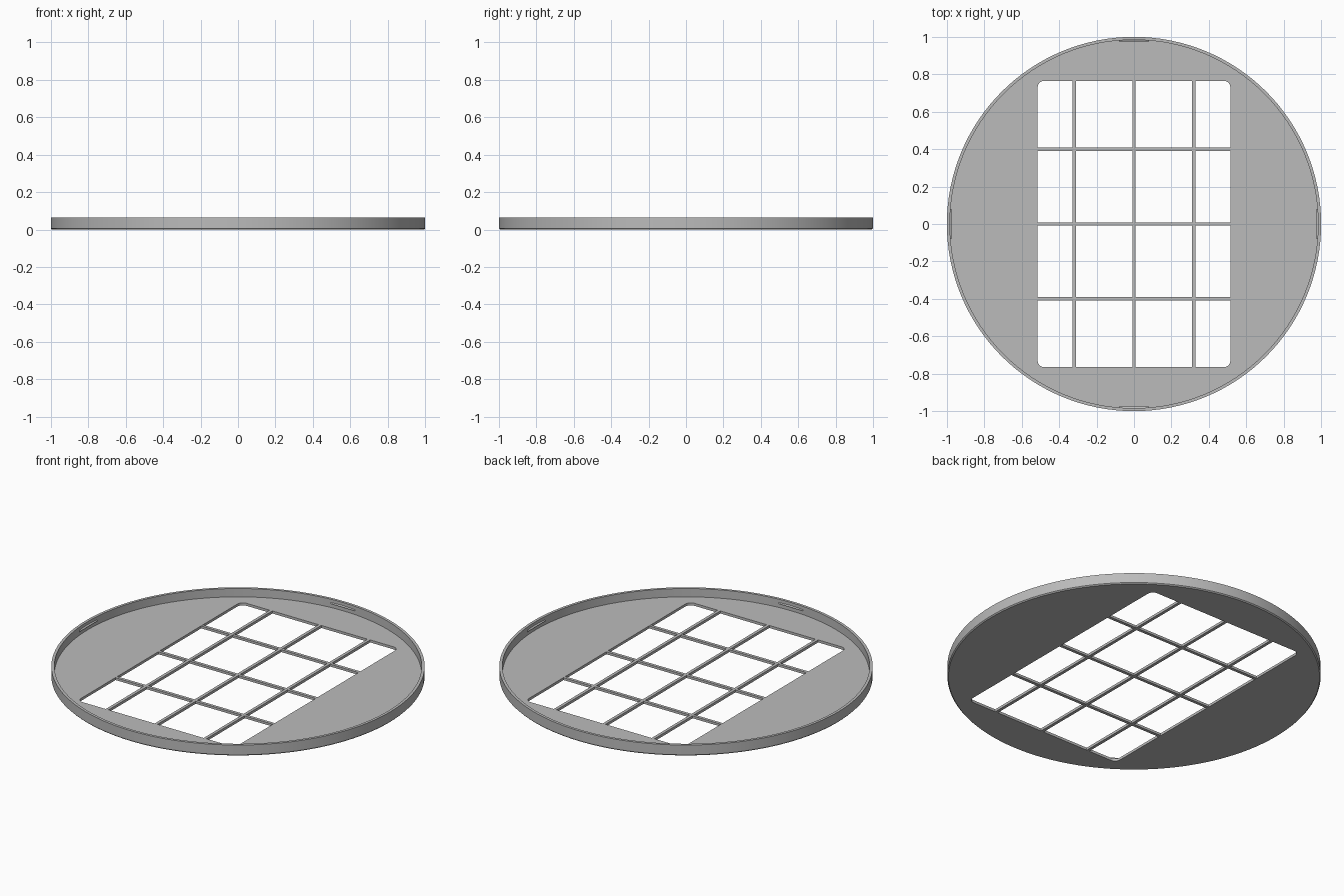
import bpy, bmesh
from math import sin, cos, pi, radians
from mathutils import Matrix

cube = bpy.data.objects.get("Cube")
if cube:
    bpy.data.objects.remove(cube, do_unlink=True)

SEG = 128
FLOOR, HEIGHT, INNER = 0.015, 0.064, 0.984
HOLE_X, HOLE_Y, CORNER = 0.515, 0.765, 0.035
BAR = 0.018

grey = bpy.data.materials.new("plain grey")
grey.use_nodes = True
colour = (0.5, 0.5, 0.5, 1)
grey.diffuse_color = colour
grey.node_tree.nodes["Principled BSDF"].inputs["Base Color"].default_value = colour


def finish(bm, name):
    bmesh.ops.recalc_face_normals(bm, faces=bm.faces)
    mesh = bpy.data.meshes.new(name)
    bm.to_mesh(mesh)
    bm.free()
    mesh.materials.append(grey)
    obj = bpy.data.objects.new(name, mesh)
    bpy.context.collection.objects.link(obj)
    return obj


def box(name, x0, x1, y0, y1, z0, z1):
    bm = bmesh.new()
    bmesh.ops.create_cube(bm, size=1)
    for v in bm.verts:
        v.co = (x1 if v.co.x > 0 else x0, y1 if v.co.y > 0 else y0, z1 if v.co.z > 0 else z0)
    return finish(bm, name)


def ring(bm, points, z):
    return [bm.verts.new((x, y, z)) for x, y in points]


def circle(r):
    return [(r * cos(2 * pi * i / SEG), r * sin(2 * pi * i / SEG)) for i in range(SEG)]


def rounded_rectangle(hx, hy, r, steps=6):
    pts = []
    for q, (sx, sy) in enumerate([(1, 1), (-1, 1), (-1, -1), (1, -1)]):
        for i in range(steps + 1):
            a = pi / 2 * (q + i / steps)
            pts.append((sx * (hx - r) + r * cos(a), sy * (hy - r) + r * sin(a)))
    return pts


def bridge(bm, a, b):
    for i in range(len(a)):
        j = (i + 1) % len(a)
        bm.faces.new((a[i], a[j], b[j], b[i]))


def fill_between(bm, outer, inner):
    edges = []
    for loop in (outer, inner):
        for i, v in enumerate(loop):
            pair = (v, loop[(i + 1) % len(loop)])
            edges.append(bm.edges.get(pair) or bm.edges.new(pair))
    bmesh.ops.triangle_fill(bm, edges=edges, use_beauty=True, normal=(0, 0, 1))


# Round tray: chamfered wall, raised lip and floor with a rounded window
bm = bmesh.new()
profile = [(0.994, 0), (1, 0.006), (1, HEIGHT), (INNER, HEIGHT), (INNER, FLOOR)]
rings = [ring(bm, circle(r), z) for r, z in profile]
for a, b in zip(rings, rings[1:]):
    bridge(bm, a, b)
window = rounded_rectangle(HOLE_X, HOLE_Y, CORNER)
low, high = ring(bm, window, 0), ring(bm, window, FLOOR)
bridge(bm, low, high)
fill_between(bm, rings[0], low)
fill_between(bm, rings[-1], high)
tray = finish(bm, "round_tray")
bpy.ops.object.select_all(action='DESELECT')
tray.select_set(True)
bpy.context.view_layer.objects.active = tray
bpy.ops.object.shade_smooth_by_angle(angle=radians(30))

# Grid bars across the window
for i in (-1, 0, 1):
    x, y, h = 0.32 * i, 0.4 * i, BAR / 2
    box(f"long_bar_{i + 2}", x - h, x + h, -HOLE_Y, HOLE_Y, 0, FLOOR)
    box(f"cross_bar_{i + 2}", -HOLE_X, HOLE_X, y - h, y + h, 0.0005, FLOOR - 0.0005)

# Four wedge-shaped snap ridges on the inside of the wall
for k in range(4):
    bm = bmesh.new()
    section = [(0.99, 0.03), (0.975, 0.038), (0.975, 0.041), (0.99, 0.049)]
    ends = [[bm.verts.new((r, side * 0.08, z)) for r, z in section] for side in (-1, 1)]
    bridge(bm, *ends)
    for end in ends:
        bm.faces.new(end)
    bmesh.ops.rotate(bm, verts=bm.verts, matrix=Matrix.Rotation(k * pi / 2, 3, 'Z'))
    finish(bm, f"snap_ridge_{k + 1}")
